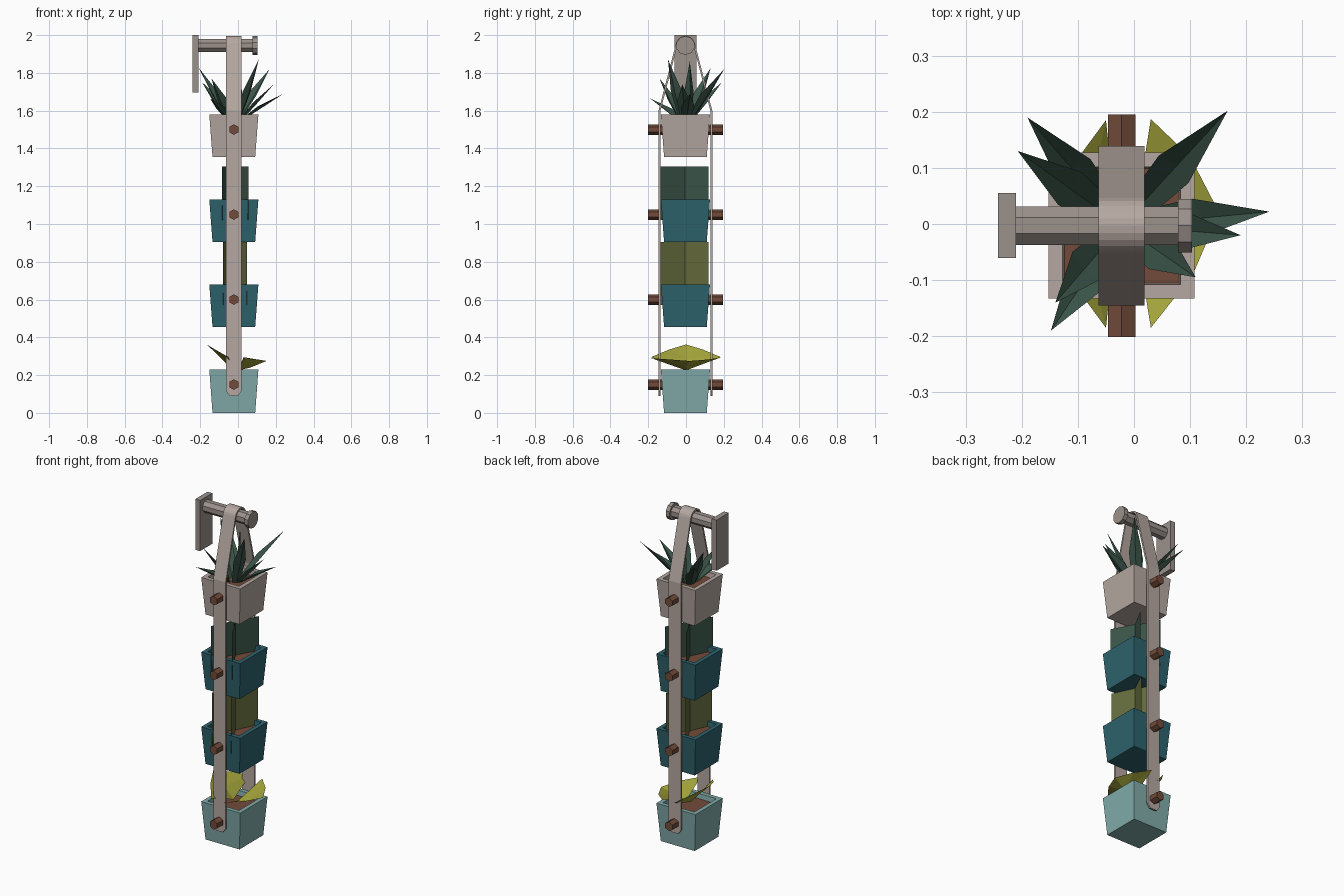
import bpy, bmesh, math
from mathutils import Vector

if "Cube" in bpy.data.objects:
    bpy.data.objects.remove(bpy.data.objects["Cube"])

CX, CY = -0.022, -0.003          # centre of the hanging stack


def mat(name, c):
    m = bpy.data.materials.new(name)
    m.diffuse_color = (*c, 1)
    m.use_nodes = True
    m.node_tree.nodes["Principled BSDF"].inputs["Base Color"].default_value = m.diffuse_color
    return m


LIGHT_TEAL = mat("pale teal", (.22, .41, .40))
TEAL = mat("deep teal", (.027, .125, .155))
BEIGE = mat("beige", (.46, .39, .355))
GREY = mat("warm grey", (.33, .285, .26))
BROWN = mat("brown", (.17, .07, .042))
GREEN = mat("dark green", (.042, .088, .065))
OLIVE = mat("olive", (.125, .143, .045))
YELLOW = mat("yellow green", (.37, .37, .045))


def mesh(name, verts, faces, material):
    me = bpy.data.meshes.new(name)
    me.from_pydata([tuple(v) for v in verts], [], faces)
    bm = bmesh.new()
    bm.from_mesh(me)
    bmesh.ops.recalc_face_normals(bm, faces=bm.faces)
    bm.to_mesh(me)
    bm.free()
    me.materials.append(material)
    ob = bpy.data.objects.new(name, me)
    bpy.context.collection.objects.link(ob)
    return ob


def box(name, lo, hi, material):
    v = [(x, y, z) for x in (lo[0], hi[0]) for y in (lo[1], hi[1]) for z in (lo[2], hi[2])]
    f = [(0, 1, 3, 2), (4, 6, 7, 5), (0, 4, 5, 1), (2, 3, 7, 6), (0, 2, 6, 4), (1, 5, 7, 3)]
    return mesh(name, v, f, material)


def rod(name, a, b, r, n, material, turn=0.0):
    """Prism with n sides between two points on an x or y line."""
    a, b = Vector(a), Vector(b)
    side = Vector((0, 0, 1)).cross((b - a).normalized())
    v = []
    for p in (a, b):
        for i in range(n):
            t = turn + 2 * math.pi * i / n
            v.append(p + Vector((0, 0, 1)) * r * math.cos(t) + side * r * math.sin(t))
    f = [(i, (i + 1) % n, n + (i + 1) % n, n + i) for i in range(n)]
    f += [tuple(range(n)), tuple(range(n, 2 * n))]
    return mesh(name, v, f, material)


def pot(name, z0, z1, material):
    """Tapered square pot, hollow at the top, with a soil slab."""
    soil = z1 - 0.03
    rings = [(.113, z0), (.13, z1), (.105, z1), (.10, soil - .02)]
    v, f = [], []
    for h, z in rings:
        v += [(CX + sx * h, CY + sy * h, z) for sx, sy in ((-1, -1), (1, -1), (1, 1), (-1, 1))]
    for k in range(3):
        for i in range(4):
            j = (i + 1) % 4
            f.append((4 * k + i, 4 * k + j, 4 * k + 4 + j, 4 * k + 4 + i))
    f += [(0, 1, 2, 3), (12, 13, 14, 15)]
    mesh(name, v, f, material)
    box(name + "_soil", (CX - .102, CY - .102, soil - .02), (CX + .102, CY + .102, soil), BROWN)


# Four pots, each carried by a hexagonal dowel
levels = [(0, .23, LIGHT_TEAL), (.455, .68, TEAL), (.905, 1.13, TEAL), (1.355, 1.58, BEIGE)]
for i, (z0, z1, m) in enumerate(levels):
    pot(f"pot_{i + 1}", z0, z1, m)
    zd = .15 + .45 * i
    for s, tag in ((-1, "front"), (1, "back")):
        rod(f"dowel_{tag}_{i + 1}", (CX, CY + s * .115, zd), (CX, CY + s * .198, zd), .028, 6, BROWN)

# Strap looping over the bar, with chamfered lower ends
BAR_Z = 1.945
half = [(.137, .09), (.137, .115), (.137, 1.6)]
arc = [(.046 * math.cos(math.radians(a)), BAR_Z + .046 * math.sin(math.radians(a)))
       for a in range(15, 166, 15)]
path = half + arc + [(-y, z) for y, z in reversed(half)]
v, f = [], []
for i, (y, z) in enumerate(path):
    p, q = path[max(i - 1, 0)], path[min(i + 1, len(path) - 1)]
    n = Vector((q[1] - p[1], -(q[0] - p[0]))).normalized() * .005
    w = .022 if i in (0, len(path) - 1) else .041
    for sx, sn in ((-1, -1), (1, -1), (1, 1), (-1, 1)):
        v.append((CX + sx * w, CY + y + sn * n.x, z + sn * n.y))
for i in range(len(path) - 1):
    for k in range(4):
        j = (k + 1) % 4
        f.append((4 * i + k, 4 * i + j, 4 * i + 4 + j, 4 * i + 4 + k))
e = len(v) - 4
f += [(0, 1, 2, 3), (e, e + 1, e + 2, e + 3)]
mesh("strap", v, f, BEIGE)

# Wall bracket: plate, bar and end cap
box("wall_plate", (-.242, CY - .058, 1.695), (-.21, CY + .058, 2.0), GREY)
rod("hanger_bar", (-.215, CY, BAR_Z), (.085, CY, BAR_Z), .037, 8, GREY, math.pi / 8)
rod("end_cap", (.078, CY, BAR_Z), (.103, CY, BAR_Z), .05, 10, GREY)

# Upright folded leaves in the two middle pots
for name, z0, z1, xl, xr, m in (("green_blade", 1.02, 1.305, -.085, .055, GREEN),
                                ("olive_blade", .57, .905, -.08, .048, OLIVE)):
    for tag, x, xm in (("left", xl, -.023), ("right", xr, -.012)):
        prof = [(x, -.134), (xm, -.005), (x, .12)]
        v = [(a, b, z) for z in (z0, z1) for a, b in prof]
        mesh(f"{name}_{tag}", v, [(0, 1, 4, 3), (1, 2, 5, 4)], m)

# Broad folded leaves in the bottom pot
mesh("broad_leaf_left",
     [(-.03, 0, .225), (-.05, -.185, .295), (-.12, -.09, .335), (-.165, 0, .362),
      (-.12, .09, .335), (-.05, .185, .295), (-.09, 0, .29)],
     [(0, 1, 6), (1, 2, 6), (2, 3, 6), (3, 4, 6), (4, 5, 6), (5, 0, 6)], YELLOW)
mesh("broad_leaf_right",
     [(.0, 0, .225), (.03, -.185, .29), (.105, -.09, .283), (.152, .02, .275),
      (.1, .12, .283), (.03, .187, .295), (.065, 0, .24)],
     [(0, 1, 6), (1, 2, 6), (2, 3, 6), (3, 4, 6), (4, 5, 6), (5, 0, 6)], YELLOW)

# Spiky leaves in the top pot, given by their tips
tips = [(-.207, .13, 1.825), (-.19, .19, 1.75), (.167, .202, 1.82), (.241, .022, 1.69),
        (.19, -.02, 1.74), (.11, -.095, 1.87), (-.14, -.14, 1.77), (-.148, -.19, 1.665),
        (.0, .02, 1.86)]
for i, t in enumerate(tips):
    tip = Vector(t)
    out = Vector((t[0] - CX, t[1] - CY, 0))
    d = out.normalized()
    side = Vector((-d.y, d.x, 0))
    base = Vector((CX, CY, 1.54)) + d * .02
    mid = base.lerp(tip, .45) + Vector((0, 0, .015))
    keel = mid - Vector((0, 0, .012)) + d * .012
    mesh(f"spiky_leaf_{i + 1}",
         [base - side * .022, base + d * .012, base + side * .022,
          mid - side * .036, keel, mid + side * .036, tip],
         [(0, 1, 4, 3), (1, 2, 5, 4), (3, 4, 6), (4, 5, 6)], GREEN)
